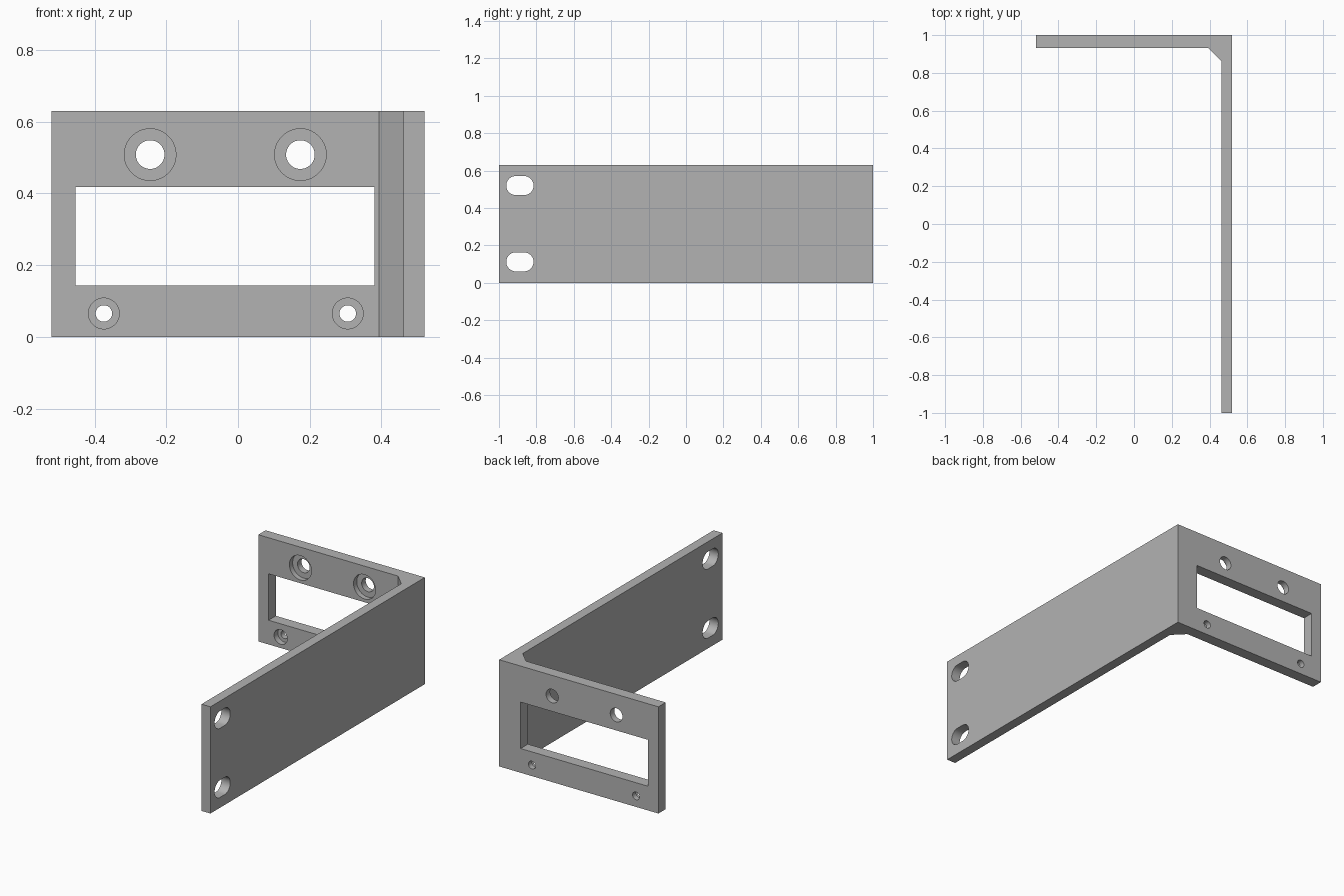
import bpy, bmesh, math
from mathutils import Vector

cube = bpy.data.objects.get("Cube")
if cube:
    bpy.data.objects.remove(cube, do_unlink=True)

HEIGHT = 0.63

grey = bpy.data.materials.new("plain grey")
grey.use_nodes = True
colour = (0.45, 0.45, 0.45, 1)
grey.diffuse_color = colour
grey.node_tree.nodes["Principled BSDF"].inputs["Base Color"].default_value = colour


def prism(name, points, push):
    """Extrude a flat outline along a vector into a closed solid."""
    bm = bmesh.new()
    face = bm.faces.new([bm.verts.new(p) for p in points])
    out = bmesh.ops.extrude_face_region(bm, geom=[face])
    moved = [v for v in out["geom"] if isinstance(v, bmesh.types.BMVert)]
    bmesh.ops.translate(bm, verts=moved, vec=Vector(push))
    bmesh.ops.recalc_face_normals(bm, faces=bm.faces)
    mesh = bpy.data.meshes.new(name)
    bm.to_mesh(mesh)
    bm.free()
    mesh.materials.append(grey)
    obj = bpy.data.objects.new(name, mesh)
    bpy.context.collection.objects.link(obj)
    return obj


def rounded(radius, stretch=0, sides=48):
    """Circle outline, optionally stretched into a slot."""
    pts = []
    for i in range(sides):
        a = 2 * math.pi * (i + 0.5) / sides
        pts.append((radius * math.cos(a) + math.copysign(stretch, math.cos(a)),
                    radius * math.sin(a)))
    return pts


def cut(target, cutter):
    cutter.hide_render = True
    mod = target.modifiers.new("cut", "BOOLEAN")
    mod.operation = "DIFFERENCE"
    mod.solver = "EXACT"
    mod.object = cutter
    bpy.context.view_layer.objects.active = target
    bpy.ops.object.modifier_apply(modifier=mod.name)
    bpy.data.objects.remove(cutter, do_unlink=True)


# Angled plate with a chamfered inner corner
profile = [(-0.52, 1), (-0.52, 0.932), (0.393, 0.932), (0.462, 0.863),
           (0.462, -1), (0.52, -1), (0.52, 1)]
bracket = prism("angle_bracket", [(x, y, 0) for x, y in profile], (0, 0, HEIGHT))

# Rectangular window in the back plate
window = [(-0.453, 0.143), (0.38, 0.143), (0.38, 0.417), (-0.453, 0.417)]
cut(bracket, prism("window_cutter", [(x, 0.9, z) for x, z in window], (0, 0.2, 0)))

# Counterbored screw holes: x, z, hole radius, bore radius, bore depth
holes = [(-0.245, 0.508, 0.04, 0.072, 0.03), (0.174, 0.508, 0.04, 0.072, 0.03),
         (-0.374, 0.065, 0.023, 0.043, 0.035), (0.306, 0.065, 0.023, 0.043, 0.035)]
for x, z, radius, bore, depth in holes:
    for r, end in ((bore, 0.932 + depth), (radius, 1.1)):
        ring = [(x + u, 0.9, z + v) for u, v in rounded(r)]
        cut(bracket, prism("hole_cutter", ring, (0, end - 0.9, 0)))

# Mounting slots at the front end of the side plate
for z in (0.112, 0.52):
    ring = [(0.4, -0.888 + u, z + v) for u, v in rounded(0.051, 0.022)]
    cut(bracket, prism("slot_cutter", ring, (0.2, 0, 0)))

bpy.ops.object.select_all(action="DESELECT")
bracket.select_set(True)
bpy.context.view_layer.objects.active = bracket
bpy.ops.object.shade_smooth_by_angle(angle=math.radians(30))
